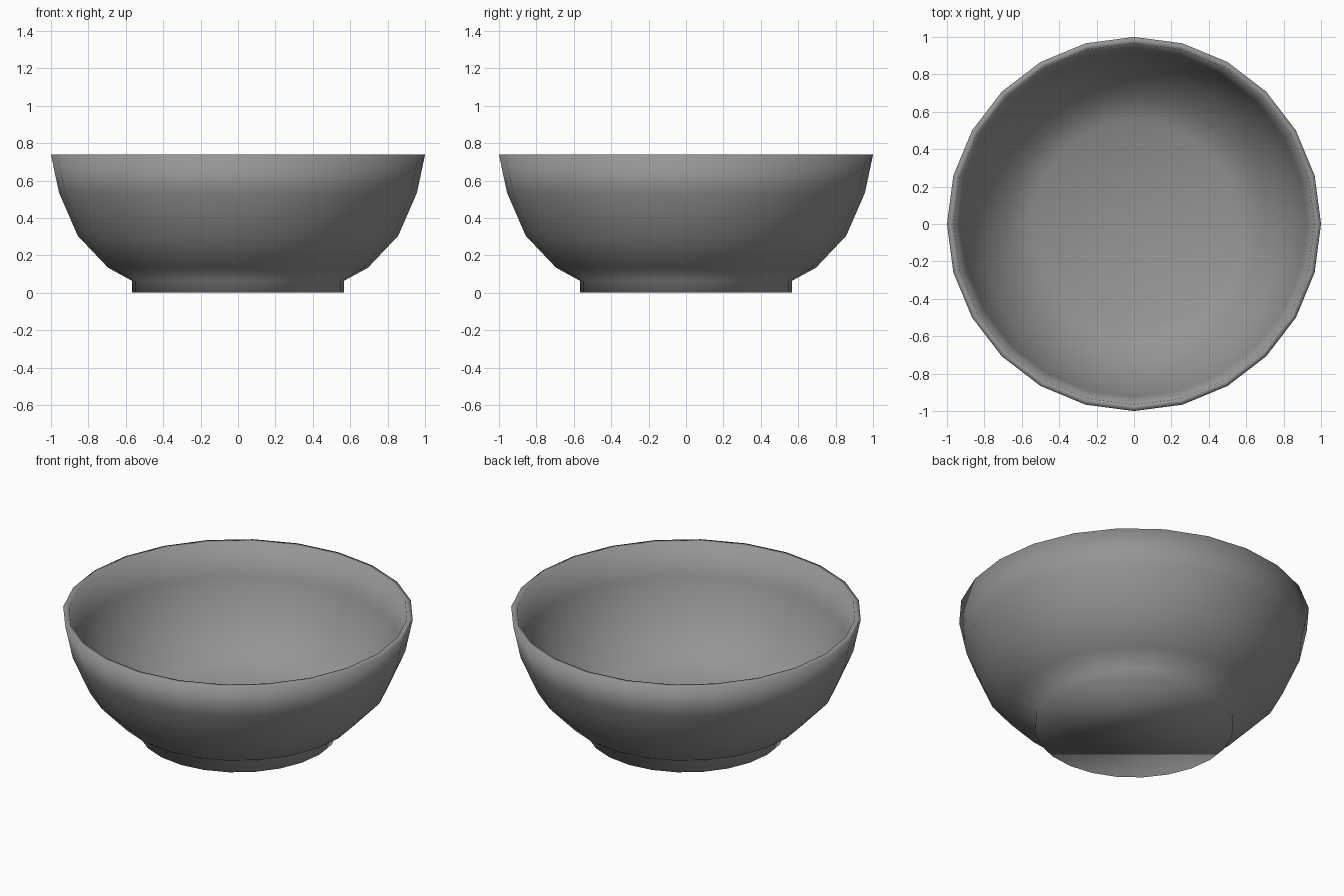
import bpy
import bmesh
from math import cos, sin, tau

cube = bpy.data.objects.get("Cube")
if cube:
    bpy.data.objects.remove(cube, do_unlink=True)

SIDES = 24

# Profile (radius, height): foot, outer wall, rim, inner wall down to the floor
PROFILE = [
    (0.567, 0.0), (0.567, 0.064), (0.695, 0.134), (0.857, 0.305),
    (0.957, 0.535), (1.0, 0.738),
    (0.966, 0.738), (0.924, 0.545), (0.829, 0.326), (0.678, 0.164),
    (0.55, 0.096),
]


def lathe(name, profile, material):
    """Turn a profile around z and close both ends with flat discs."""
    bm = bmesh.new()
    rings = [[bm.verts.new((r * cos(tau * i / SIDES), r * sin(tau * i / SIDES), z))
              for i in range(SIDES)] for r, z in profile]
    for low, high in zip(rings, rings[1:]):
        for i in range(SIDES):
            j = (i + 1) % SIDES
            bm.faces.new((low[i], low[j], high[j], high[i]))
    bm.faces.new(rings[0][::-1])
    bm.faces.new(rings[-1])
    bmesh.ops.recalc_face_normals(bm, faces=bm.faces)
    for face in bm.faces:
        face.smooth = True
    mesh = bpy.data.meshes.new(name)
    bm.to_mesh(mesh)
    bm.free()
    mesh.materials.append(material)
    obj = bpy.data.objects.new(name, mesh)
    bpy.context.collection.objects.link(obj)
    return obj


# Single grey glaze
grey = bpy.data.materials.new("grey_glaze")
grey.use_nodes = True
colour = (0.3, 0.3, 0.3, 1.0)
grey.diffuse_color = colour
grey.node_tree.nodes["Principled BSDF"].inputs["Base Color"].default_value = colour

# Bowl with foot
lathe("bowl", PROFILE, grey)
